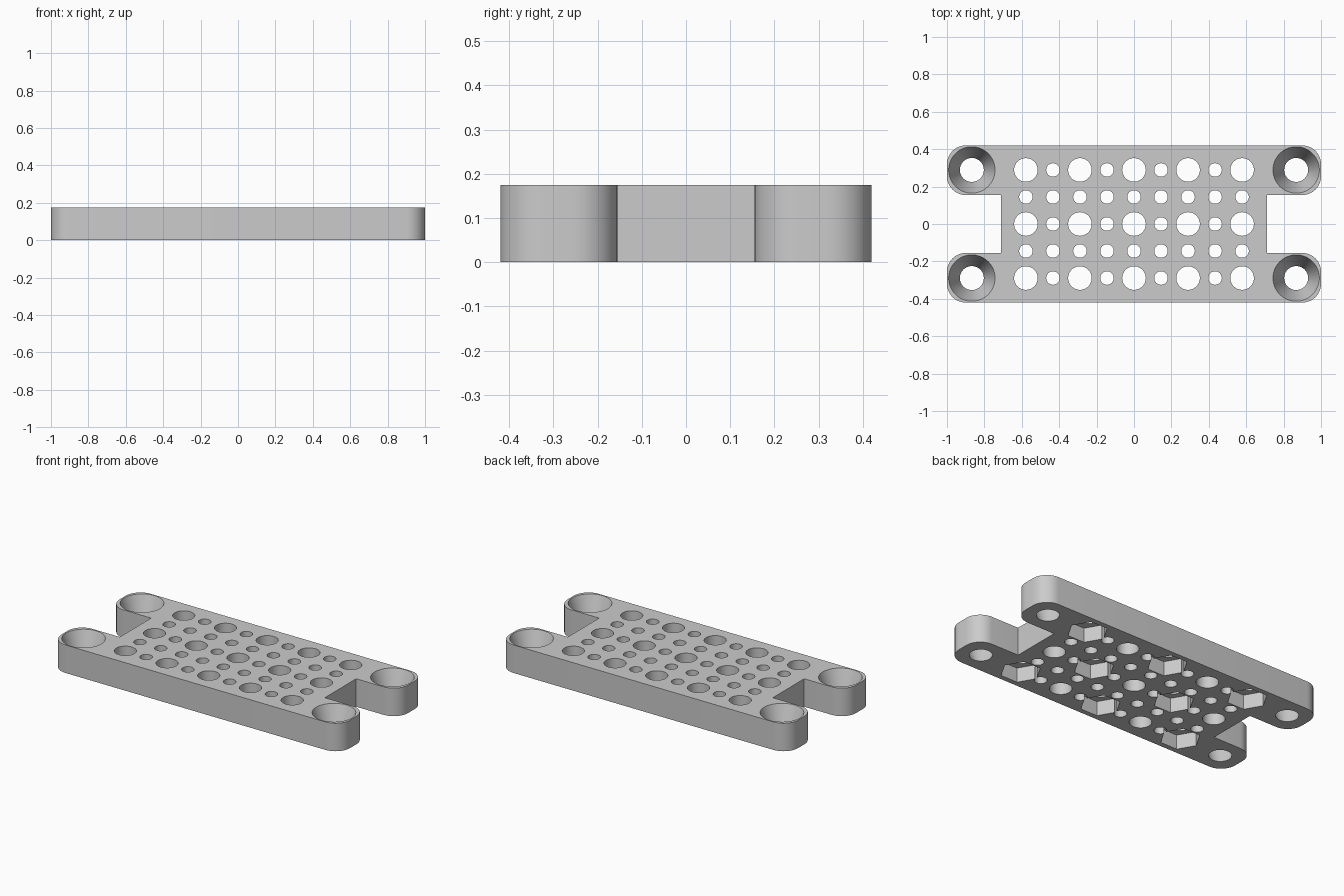
import bpy, bmesh, math
from mathutils import Matrix

cube = bpy.data.objects.get("Cube")
if cube:
    bpy.data.objects.remove(cube, do_unlink=True)

T = 0.175          # plate thickness
P = 0.289          # pitch of the large holes
EPS = 0.02         # cutter overshoot

grey = bpy.data.materials.new("matte_grey")
grey.use_nodes = True
colour = (0.6, 0.6, 0.6, 1)
grey.diffuse_color = colour
grey.node_tree.nodes["Principled BSDF"].inputs["Base Color"].default_value = colour


def make_object(name, bm):
    bmesh.ops.recalc_face_normals(bm, faces=bm.faces)
    mesh = bpy.data.meshes.new(name)
    bm.to_mesh(mesh)
    bm.free()
    mesh.materials.append(grey)
    obj = bpy.data.objects.new(name, mesh)
    bpy.context.collection.objects.link(obj)
    return obj


def add_plug(bm, x, y, z0, z1, r0, r1, sides):
    """Capped cone or prism between two heights."""
    bmesh.ops.create_cone(bm, cap_ends=True, segments=sides, radius1=r0, radius2=r1,
                          depth=z1 - z0, matrix=Matrix.Translation((x, y, (z0 + z1) / 2)))


def arc(cx, cy, r, start, steps=10):
    """Quarter turn, counter-clockwise."""
    angles = [start + math.pi / 2 * i / steps for i in range(steps + 1)]
    return [(cx + r * math.cos(a), cy + r * math.sin(a)) for a in angles]


# Plate outline: one quarter, mirrored to make four rounded arms
NOTCH_X, NOTCH_Y, HALF_Y, R = 0.71, 0.155, 0.42, 0.1
quarter = [(NOTCH_X, NOTCH_Y)]
quarter += arc(1 - R, NOTCH_Y + R, R, -math.pi / 2)
quarter += arc(1 - R, HALF_Y - R, R, 0)
half = quarter + [(-x, y) for x, y in reversed(quarter)]
outline = half + [(-x, -y) for x, y in half]

bm = bmesh.new()
base = bm.faces.new([bm.verts.new((x, y, 0)) for x, y in outline])
top = bmesh.ops.extrude_face_region(bm, geom=[base])["geom"]
bmesh.ops.translate(bm, vec=(0, 0, T),
                    verts=[g for g in top if isinstance(g, bmesh.types.BMVert)])
plate = make_object("mounting_plate", bm)

holes = bmesh.new()
pockets = bmesh.new()

# Tapered screw holes in the arms
slope = (0.124 - 0.064) / T
for sx in (-1, 1):
    for sy in (-1, 1):
        add_plug(holes, sx * 3 * P, sy * P, -EPS, T + EPS,
                 0.064 - slope * EPS, 0.124 + slope * EPS, 64)

# Perforated grid, with hexagonal nut pockets under alternate large holes
for i in range(-4, 5):
    for j in range(-2, 3):
        x, y = i * P / 2, j * P / 2
        large = i % 2 == 0 and j % 2 == 0
        r = 0.063 if large else 0.036
        add_plug(holes, x, y, -EPS, T + EPS, r, r, 48 if large else 32)
        if large and (i // 2 + j // 2) % 2 == 1:
            add_plug(pockets, x, y, -EPS, 0.09, 0.115, 0.115, 6)

# Turn the pockets so that two corners lie along x
for v in pockets.verts:
    cx = round(v.co.x / P) * P
    cy = round(v.co.y / P) * P
    dx, dy = v.co.x - cx, v.co.y - cy
    a = round(math.atan2(dy, dx) / (math.pi / 6))
    if a % 2:
        a += 1
    v.co.x = cx + 0.115 * math.cos(a * math.pi / 6)
    v.co.y = cy + 0.115 * math.sin(a * math.pi / 6)

# Cut everything out of the plate
cutters = [make_object("hole_cutter", holes), make_object("pocket_cutter", pockets)]
for cutter in cutters:
    cutter.hide_render = True
    mod = plate.modifiers.new(cutter.name, "BOOLEAN")
    mod.operation = "DIFFERENCE"
    mod.solver = "EXACT"
    mod.object = cutter

bpy.context.view_layer.update()
graph = bpy.context.evaluated_depsgraph_get()
result = bpy.data.meshes.new_from_object(plate.evaluated_get(graph))
plate.modifiers.clear()
plate.data = result
for cutter in cutters:
    bpy.data.objects.remove(cutter, do_unlink=True)

# Smooth the round walls, keep the rims sharp
bpy.ops.object.select_all(action="DESELECT")
plate.select_set(True)
bpy.context.view_layer.objects.active = plate
bpy.ops.object.shade_smooth_by_angle(angle=math.radians(30))
